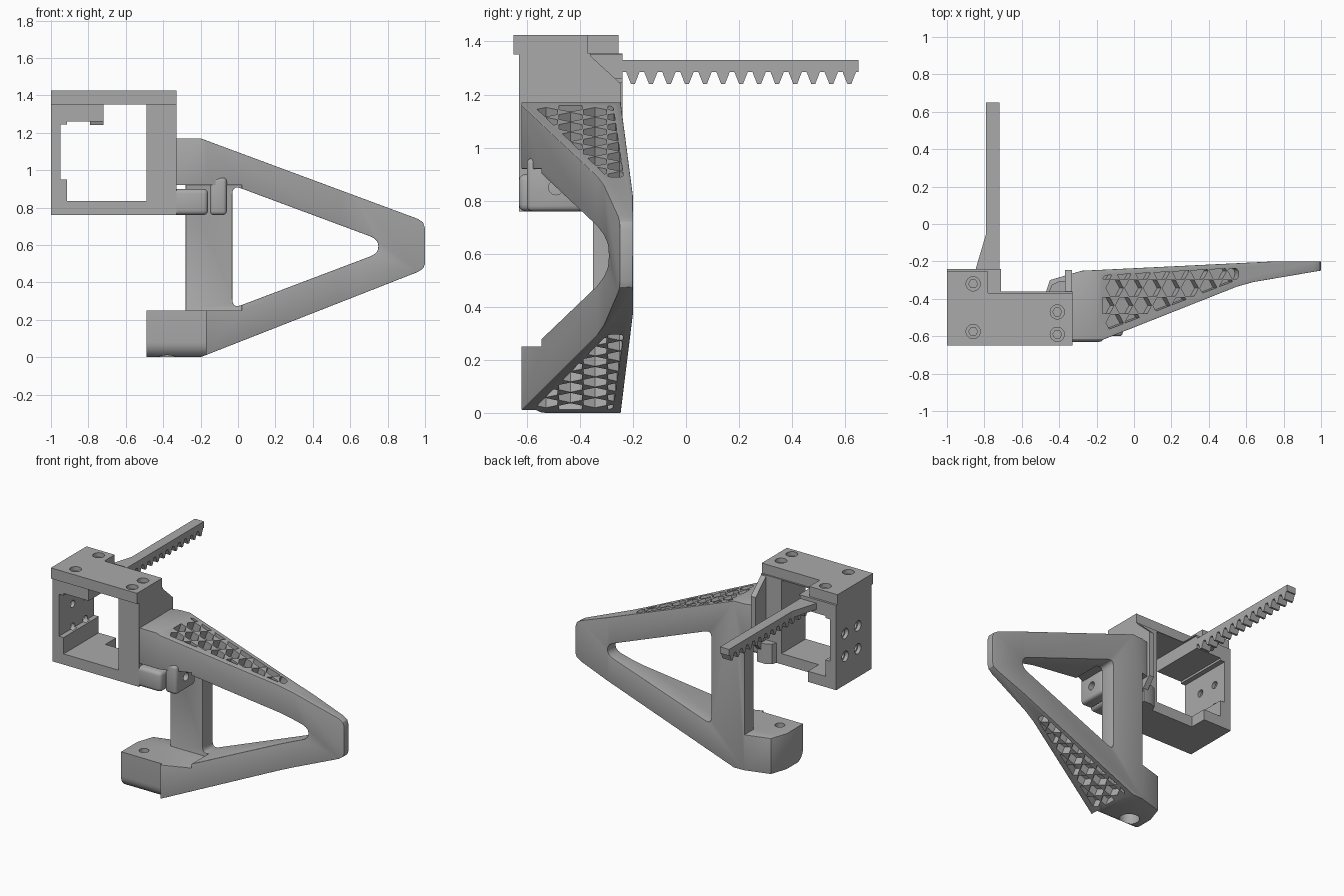
import bpy, bmesh, math
from mathutils import Matrix, Vector

cube = bpy.data.objects.get("Cube")
if cube:
    bpy.data.objects.remove(cube, do_unlink=True)

grey = bpy.data.materials.new("plain grey")
grey.use_nodes = True
colour = (0.4, 0.4, 0.4, 1)
grey.diffuse_color = colour
next(n for n in grey.node_tree.nodes if n.type == 'BSDF_PRINCIPLED').inputs["Base Color"].default_value = colour


def ngon(cx, cy, r, n=24):
    return [(cx + r * math.cos(math.tau * i / n), cy + r * math.sin(math.tau * i / n)) for i in range(n)]


def rounded(pts, d, steps=5):
    """Round every corner of a polygon, starting d before it."""
    out = []
    for i, p in enumerate(pts):
        p, a, b = Vector(p), Vector(pts[i - 1]), Vector(pts[(i + 1) % len(pts)])
        s = p + (a - p).normalized() * min(d, 0.45 * (a - p).length)
        e = p + (b - p).normalized() * min(d, 0.45 * (b - p).length)
        for k in range(steps + 1):
            t = k / steps
            out.append(tuple(s * (1 - t) ** 2 + p * 2 * t * (1 - t) + e * t * t))
    return out


def prism(name, polys, axis, lo, hi):
    """Extrude one or more outlines along an axis."""
    if not isinstance(polys[0][0], (tuple, list)):
        polys = [polys]
    place = {'x': lambda u, v, w: (w, u, v),
             'y': lambda u, v, w: (u, w, v),
             'z': lambda u, v, w: (u, v, w)}[axis]
    bm = bmesh.new()
    for pts in polys:
        ends = [[bm.verts.new(place(u, v, w)) for u, v in pts] for w in (lo, hi)]
        bm.faces.new(ends[0])
        bm.faces.new(ends[1])
        for i in range(len(pts)):
            j = (i + 1) % len(pts)
            bm.faces.new((ends[0][i], ends[0][j], ends[1][j], ends[1][i]))
    bmesh.ops.recalc_face_normals(bm, faces=bm.faces)
    mesh = bpy.data.meshes.new(name)
    bm.to_mesh(mesh)
    bm.free()
    mesh.materials.append(grey)
    ob = bpy.data.objects.new(name, mesh)
    bpy.context.collection.objects.link(ob)
    return ob


def box(name, x, y, z):
    return prism(name, [(x[0], y[0]), (x[1], y[0]), (x[1], y[1]), (x[0], y[1])], 'z', *z)


def apply(ob, mod):
    with bpy.context.temp_override(object=ob, active_object=ob, selected_objects=[ob]):
        bpy.ops.object.modifier_apply(modifier=mod.name)


def boolean(ob, cutter, operation='DIFFERENCE'):
    mod = ob.modifiers.new("cut", 'BOOLEAN')
    mod.operation, mod.solver, mod.object = operation, 'EXACT', cutter
    cutter.hide_render = True
    apply(ob, mod)
    bpy.data.objects.remove(cutter, do_unlink=True)


def bevel(ob, width, segments=3):
    mod = ob.modifiers.new("bevel", 'BEVEL')
    mod.width, mod.segments, mod.limit_method = width, segments, 'ANGLE'
    mod.angle_limit = math.radians(35)
    apply(ob, mod)


# Triangular arm: front outline crossed with the plan outline
arm = prism("triangle_arm", [
    (-0.36, 1.17), (-0.2, 1.17), (0.96, 0.74), (0.99, 0.72), (1, 0.69),
    (1, 0.5), (0.99, 0.475), (0.96, 0.455), (-0.2, 0), (-0.49, 0),
    (-0.49, 0.25), (-0.28, 0.25), (-0.28, 0.92), (-0.36, 0.92)], 'y', -0.8, 0)
boolean(arm, prism("window", rounded(
    [(-0.03, 0.92), (0.75, 0.63), (0.75, 0.555), (-0.03, 0.26)], 0.05), 'y', -1, 0.2))
boolean(arm, prism("plan", [
    (-0.6, -0.62), (-0.17, -0.62), (0.55, -0.335), (0.64, -0.31), (1.1, -0.232),
    (1.1, -0.2), (0.75, -0.2), (-0.28, -0.25), (-0.45, -0.3), (-0.49, -0.42),
    (-0.6, -0.5)], 'z', -0.2, 1.5), 'INTERSECT')
# Thin upright strut at the back
boolean(arm, box("strut_cut", (-0.6, 0.02), (-0.9, -0.35), (0.25, 0.92)))
bevel(arm, 0.02)

# Large rounding under the foot
curve = [(-0.53 - 0.07 * math.sin(a), 0.08 - 0.08 * math.cos(a))
         for a in [i * math.pi / 12 for i in range(7)]]
boolean(arm, prism("foot_rounding",
                   [(-0.8, -0.1), (-0.53, -0.1)] + curve + [(-0.6, 0.3), (-0.8, 0.3)],
                   'x', -0.6, -0.17))
# Screw hole through the foot
boolean(arm, prism("foot_bore", ngon(-0.38, -0.5, 0.065), 'z', -0.1, 0.12))
boolean(arm, prism("foot_hole", ngon(-0.38, -0.5, 0.032), 'z', 0.1, 0.4))

# Honeycomb pockets on both sloping faces
for start, angle in ((1.17, 20.3), (0, -21.4)):
    cells = []
    for col in range(6):
        for row in range(9):
            cells.append(ngon(0.05 + 0.107 * (row + 0.5 * (col % 2)), -0.25 - 0.0927 * col, 0.05, 6))
    pockets = prism("pockets", cells, 'z', -0.06, 0.06)
    region = prism("pocket_area", rounded(
        [(0.035, -0.575), (0.035, -0.275), (0.81, -0.235), (0.81, -0.295)], 0.03), 'z', -0.3, 0.3)
    boolean(pockets, region, 'INTERSECT')
    pockets.data.transform(Matrix.Translation((-0.2, 0, start)) @ Matrix.Rotation(math.radians(angle), 4, 'Y'))
    boolean(arm, pockets)

# Square frame with a stepped opening
frame = prism("motor_frame", [(-1, 0.76), (-0.33, 0.76), (-0.33, 1.355), (-1, 1.355)], 'y', -0.63, -0.24)
boolean(frame, prism("opening", [
    (-0.915, 0.835), (-0.49, 0.835), (-0.49, 1.35), (-0.72, 1.35), (-0.72, 1.26),
    (-0.915, 1.26), (-0.915, 1.245), (-0.95, 1.245), (-0.95, 0.95), (-0.915, 0.95)], 'y', -1, 0))
boolean(frame, box("back_notch", (-0.71, 0), (-0.36, 0), (0.5, 1.6)))
boolean(frame, box("floor_notch", (-0.78, 0), (-0.36, 0), (0.5, 1.2)))
for y in (-0.34, -0.48):
    for z in (0.96, 1.12):
        boolean(frame, prism("side_hole", ngon(y, z, 0.025, 16), 'x', -1.1, -0.93))
        boolean(frame, prism("side_bore", ngon(y, z, 0.036, 16), 'x', -1.1, -0.975))

# Lid with recessed screw holes
lid = prism("top_plate", [(-1, -0.65), (-0.33, -0.65), (-0.33, -0.37), (-0.78, -0.37),
                          (-0.78, -0.255), (-1, -0.255)], 'z', 1.35, 1.425)
for x, y in ((-0.86, -0.32), (-0.86, -0.575), (-0.41, -0.47), (-0.41, -0.59)):
    boolean(lid, prism("screw_bore", ngon(x, y, 0.038), 'z', 1.395, 1.5))
    boolean(lid, prism("screw_socket", ngon(x, y, 0.024, 6), 'z', 1.36, 1.5))

# Chamfered web behind the frame
web = prism("back_web", [(-0.45, 1.355), (-0.37, 1.355), (-0.245, 1.24), (-0.245, 0.92),
                         (-0.37, 0.78), (-0.45, 0.78)], 'x', -0.37, -0.332)

# Hinge clip and tab
clip = box("hinge_clip", (-0.36, -0.16), (-0.63, -0.39), (0.76, 0.9))
bevel(clip, 0.025)
tab = box("hinge_tab", (-0.15, -0.06), (-0.6, -0.385), (0.76, 0.96))
bevel(tab, 0.02)
boolean(tab, prism("pin_hole", ngon(-0.49, 0.85, 0.028), 'x', -0.3, 0.1))
rib = prism("rear_rib", [(-0.46, -0.38), (-0.34, -0.38), (-0.34, -0.305), (-0.4, -0.305),
                         (-0.44, -0.325)], 'z', 0.76, 0.9)

# Toothed rack with a flared root
pitch, teeth, start = 0.068, 13, -0.235
outline = [(start, 1.33), (start, 1.285)]
for i in range(teeth):
    y = start + i * pitch
    outline += [(y + pitch * f, z) for f, z in ((0.14, 1.285), (0.4, 1.24), (0.62, 1.24), (0.88, 1.285))]
outline += [(0.65, 1.285), (0.65, 1.33)]
rack = prism("toothed_rack", outline, 'x', -0.79, -0.72)
root = prism("rack_root", [(-0.85, -0.26), (-0.72, -0.26), (-0.72, -0.05), (-0.79, -0.05),
                           (-0.845, -0.235)], 'z', 1.285, 1.33)

# Soft shading with crisp edges
bpy.ops.object.select_all(action='DESELECT')
parts = [arm, frame, lid, web, clip, tab, rib, rack, root]
for ob in parts:
    ob.select_set(True)
bpy.context.view_layer.objects.active = arm
bpy.ops.object.shade_smooth_by_angle(angle=math.radians(30))
